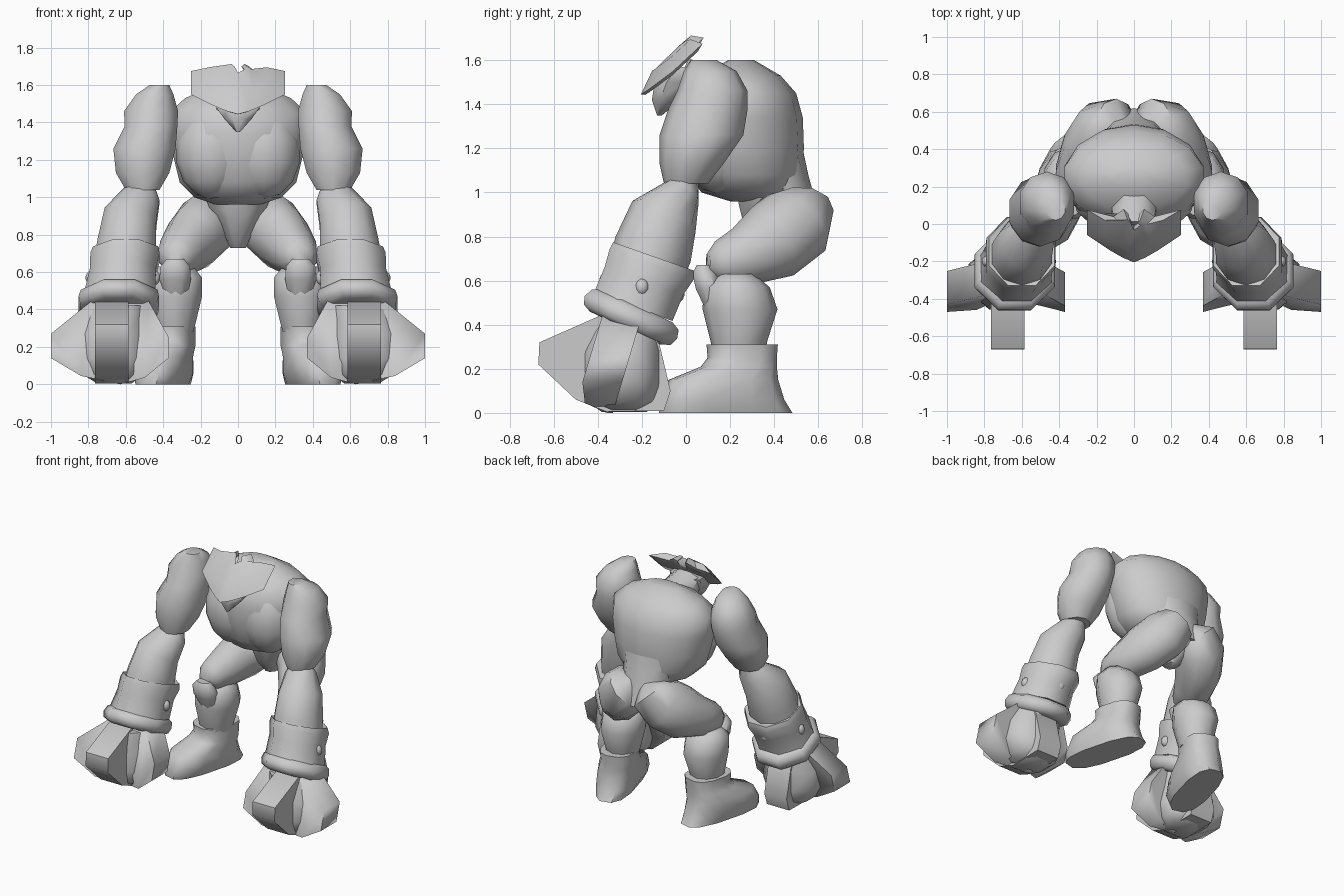
import bpy, bmesh, math
from mathutils import Vector

if "Cube" in bpy.data.objects:
    bpy.data.objects.remove(bpy.data.objects["Cube"])

grey = bpy.data.materials.new("stone_grey")
grey.diffuse_color = (0.6, 0.6, 0.6, 1)
grey.use_nodes = True
grey.node_tree.nodes["Principled BSDF"].inputs["Base Color"].default_value = grey.diffuse_color


def finish(bm, name, mirror, angle):
    bmesh.ops.recalc_face_normals(bm, faces=bm.faces)
    me = bpy.data.meshes.new(name)
    bm.to_mesh(me)
    bm.free()
    me.materials.append(grey)
    ob = bpy.data.objects.new(name, me)
    bpy.context.collection.objects.link(ob)
    bpy.ops.object.select_all(action='DESELECT')
    ob.select_set(True)
    bpy.context.view_layer.objects.active = ob
    bpy.ops.object.shade_smooth_by_angle(angle=math.radians(angle))
    if mirror:
        ob.modifiers.new("mirror", 'MIRROR').use_mirror_merge = False
    return ob


def loft(name, rings, n=10, mirror=False, axis=None, power=1.0, yaw=0, angle=50):
    """Skin elliptical rings (x, y, z, width radius, depth radius)."""
    bm = bmesh.new()
    loops = []
    for i, (x, y, z, ra, rb) in enumerate(rings):
        c = Vector((x, y, z))
        a = Vector(rings[max(i - 1, 0)][:3])
        b = Vector(rings[min(i + 1, len(rings) - 1)][:3])
        t = (Vector(axis) if axis else b - a).normalized()
        u = Vector((math.cos(yaw), math.sin(yaw), 0))
        u = (u - t * u.dot(t)).normalized()
        v = t.cross(u)
        loop = []
        for k in range(n):
            w = math.tau * (k + 0.5) / n
            ca, sa = math.cos(w), math.sin(w)
            ca = math.copysign(abs(ca) ** power, ca)
            sa = math.copysign(abs(sa) ** power, sa)
            loop.append(bm.verts.new(c + u * ca * ra + v * sa * rb))
        loops.append(loop)
    for p, q in zip(loops, loops[1:]):
        for k in range(n):
            bm.faces.new((p[k], p[(k + 1) % n], q[(k + 1) % n], q[k]))
    bm.faces.new(loops[0])
    bm.faces.new(loops[-1])
    return finish(bm, name, mirror, angle)


def slab(name, pts, layers, mirror=False, angle=40):
    """Skin an outline through successive placement functions."""
    bm = bmesh.new()
    loops = [[bm.verts.new(f(*p)) for p in pts] for f in layers]
    for p, q in zip(loops, loops[1:]):
        for k in range(len(pts)):
            j = (k + 1) % len(pts)
            bm.faces.new((p[k], p[j], q[j], q[k]))
    bm.faces.new(loops[0])
    bm.faces.new(loops[-1])
    bmesh.ops.triangulate(bm, faces=[g for g in bm.faces if len(g.verts) > 4])
    return finish(bm, name, mirror, angle)


def blob(name, loc, size, mirror=True):
    bm = bmesh.new()
    bmesh.ops.create_uvsphere(bm, u_segments=12, v_segments=7, radius=1)
    for v in bm.verts:
        v.co = Vector([l + s * c for l, s, c in zip(loc, size, v.co)])
    return finish(bm, name, mirror, 60)


UP = (0, 0, 1)
# Torso: barrel chest, lower back, pelvis
loft("chest", [(0, .34, .96, .12, .14), (0, .29, 1.0, .24, .22), (0, .27, 1.08, .32, .255),
               (0, .26, 1.2, .35, .275), (0, .25, 1.34, .38, .28), (0, .25, 1.45, .38, .25),
               (0, .25, 1.53, .29, .18), (0, .25, 1.6, .12, .06)], 14, axis=UP)
loft("lower_back", [(0, .48, .84, .15, .14), (0, .45, .95, .18, .14), (0, .42, 1.08, .19, .135),
                    (0, .38, 1.22, .25, .145)], 10, axis=UP)
loft("pelvis", [(0, .40, .73, .045, .06), (0, .41, .82, .09, .15), (0, .40, .93, .16, .17),
                (0, .38, 1.03, .2, .17)], 8, axis=UP)
blob("pectoral", (.14, .15, 1.24), (.195, .175, .25))

# Head, neck and horned, domed face plate
loft("neck", [(0, .22, 1.42, .19, .15), (0, .08, 1.49, .13, .11), (0, -.02, 1.54, .11, .08)], 8)
loft("head", [(0, -.12, 1.35, .012, .012), (0, -.09, 1.42, .08, .07), (0, -.05, 1.5, .14, .10),
              (0, -.01, 1.57, .13, .07)], 8, axis=UP)
half = [(.06, -.18), (.13, -.14), (.25, -.06), (.25, .075), (.11, .04), (.055, .08),
        (.03, .055), (.055, .03)]
outline = [(0, -.205)] + half + [(0, -.01)] + [(-x, y) for x, y in reversed(half)]


def plate(scale, rise):
    def place(x, y):
        x, y = x * scale, -.07 + (y + .07) * scale
        return x, y, 1.635 + .93 * y - .12 * abs(x) + rise
    return place


slab("face_plate", outline, [plate(.85, -.02), plate(1, 0), plate(.62, .06)], angle=50)

# Arms
loft("upper_arm", [(.42, .08, 1.6, .055, .06), (.445, .11, 1.55, .105, .12),
                   (.465, .12, 1.46, .152, .16), (.465, .1, 1.38, .148, .18),
                   (.5, .07, 1.26, .175, .19), (.51, .025, 1.13, .15, .145),
                   (.51, .0, 1.04, .095, .10)], 10, True, axis=UP)
loft("forearm", [(.51, .0, 1.06, .07, .06), (.52, -.02, 1.0, .11, .09), (.575, -.1, .89, .15, .16),
                 (.595, -.15, .74, .165, .18), (.62, -.2, .6, .165, .165)], 10, True)
ARM = (0, -.42, -.9)
loft("bracer", [(.6, -.145, .695, .165, .17), (.6, -.147, .71, .19, .21), (.605, -.155, .675, .2, .22),
                (.615, -.19, .6, .19, .205), (.63, -.24, .48, .205, .205)], 8, True,
     axis=(0, -.33, -.94))
loft("bracer_ring", [(.635, -.22, .485, .19, .19), (.635, -.23, .468, .222, .235),
                     (.638, -.25, .433, .232, .25), (.64, -.267, .4, .222, .235),
                     (.64, -.277, .385, .19, .19)], 8, True, axis=ARM, angle=60)
for x, y, z in ((.62, -.36, .6), (.45, -.2, .57), (.78, -.2, .57), (.62, -.04, .54)):
    blob("bracer_stud", (x, y, z), (.035, .033, .04))

# Hands: rounded core with broad side fingers and fore-and-aft fingers
loft("fist_core", [(.64, -.27, .42, .17, .17), (.68, -.29, .27, .21, .18), (.68, -.29, .14, .22, .18),
                   (.67, -.29, .05, .17, .17), (.66, -.28, .005, .1, .11)], 8, True, axis=UP,
     power=.9, angle=60)
side = [(.48, .45), (.79, .44), (1, .27), (1, .14), (.84, .045), (.63, .0), (.5, .035),
        (.37, .14), (.37, .25)]
slab("side_fingers", side,
     [lambda x, z: (x, max(-.38 + (z - .44) * .3, -.36 - 2.2 * z), z),
      lambda x, z: (x, -.2 + (z - .44) * .3, z)], True, 85)
fore = [(-.37, .45), (-.665, .32), (-.67, .22), (-.5, .06), (-.36, .005), (-.1, .01),
        (-.07, .1), (-.12, .31), (-.2, .42)]
slab("front_fingers", fore,
     [lambda y, z: (.585, y, z), lambda y, z: (.765, y, z)], True, 60)

# Legs
loft("thigh", [(.05, .5, .98, .06, .06), (.095, .525, .925, .15, .145), (.16, .495, .86, .17, .185),
               (.24, .39, .775, .155, .18), (.30, .26, .71, .13, .135),
               (.33, .15, .68, .1, .1), (.34, .1, .68, .05, .05)], 10, True)
loft("shin", [(.34, .24, .28, .105, .12), (.34, .24, .33, .12, .13), (.335, .245, .47, .15, .17),
              (.335, .23, .57, .15, .15), (.335, .23, .63, .10, .08)], 10, True, axis=UP)
loft("knee_guard", [(.33, .14, .46, .06, .05), (.335, .11, .56, .09, .07), (.335, .085, .63, .085, .06),
                    (.335, .08, .67, .05, .035)], 8, True, axis=UP)
loft("boot", [(.40, .18, 0, .115, .31), (.40, .16, .06, .14, .29), (.395, .17, .15, .14, .25),
              (.365, .24, .21, .13, .17), (.355, .255, .25, .12, .155),
              (.355, .255, .31, .12, .16)], 12, True, axis=UP, power=.75, yaw=math.radians(15))
